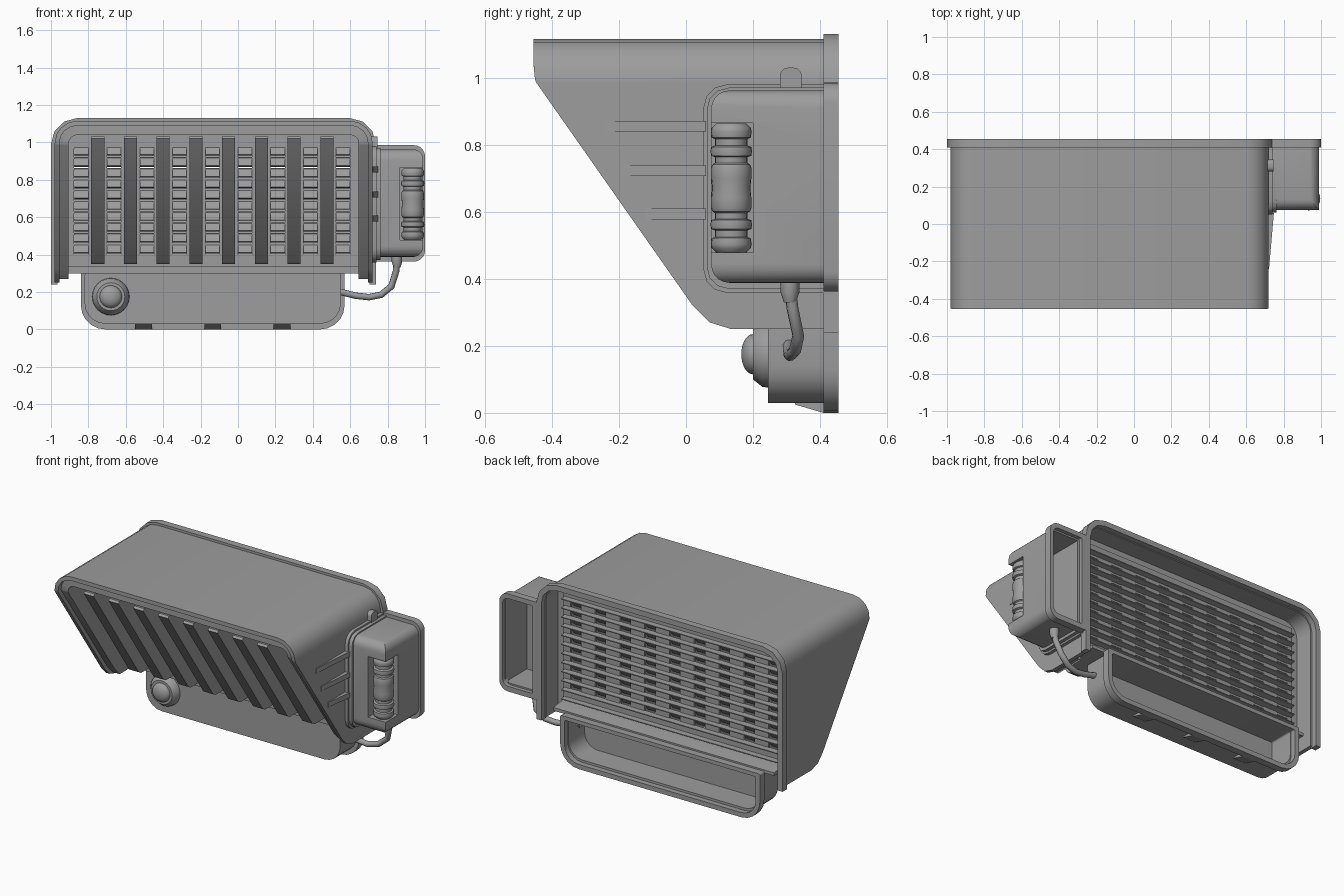
import bpy, bmesh, math
from mathutils import Vector

if "Cube" in bpy.data.objects:
    bpy.data.objects.remove(bpy.data.objects["Cube"])

GREY = bpy.data.materials.new('dark_grey')
GREY.diffuse_color = (0.34, 0.34, 0.34, 1)
GREY.use_nodes = True
GREY.node_tree.nodes["Principled BSDF"].inputs["Base Color"].default_value = GREY.diffuse_color


def smooth(ob, angle):
    bpy.ops.object.select_all(action='DESELECT')
    ob.select_set(True)
    bpy.context.view_layer.objects.active = ob
    bpy.ops.object.shade_smooth_by_angle(angle=math.radians(angle))


def make(name, verts, faces, angle=35):
    me = bpy.data.meshes.new(name)
    me.from_pydata([tuple(v) for v in verts], [], faces)
    me.materials.append(GREY)
    bm = bmesh.new()
    bm.from_mesh(me)
    bmesh.ops.recalc_face_normals(bm, faces=bm.faces)
    bm.to_mesh(me)
    bm.free()
    ob = bpy.data.objects.new(name, me)
    bpy.context.collection.objects.link(ob)
    smooth(ob, angle)
    return ob


def prism(name, yz, x0, x1):
    n = len(yz)
    v = [(x, y, z) for x in (x0, x1) for y, z in yz]
    f = [tuple(range(n)), tuple(range(n, 2 * n))]
    f += [(i, (i + 1) % n, n + (i + 1) % n, n + i) for i in range(n)]
    return make(name, v, f)


def box(name, x0, x1, y0, y1, z0, z1):
    return prism(name, [(y0, z0), (y1, z0), (y1, z1), (y0, z1)], x0, x1)


def round_rect(a0, a1, b0, b1, radii, seg=5):
    # corner order: low-low, high-low, high-high, low-high
    pts = []
    for k, (sa, sb) in enumerate([(0, 0), (1, 0), (1, 1), (0, 1)]):
        r = radii[k]
        ca = a1 - r if sa else a0 + r
        cb = b1 - r if sb else b0 + r
        for i in range(seg + 1):
            t = math.pi + k * math.pi / 2 + i / seg * math.pi / 2
            pts.append((ca + r * math.cos(t), cb + r * math.sin(t)))
    return pts


def tub(name, outer, inner, y0, y1, floor=0.0):
    # open-backed tray; with floor = 0 it is a plain ring
    n = len(outer)
    rings = [(outer, y1), (outer, y0), (inner, y0 + floor), (inner, y1)]
    v = [(x, y, z) for lp, y in rings for x, z in lp]
    f = []
    for k in range(4):
        if floor and k == 1:
            continue
        a, b = k * n, ((k + 1) % 4) * n
        f += [(a + i, a + (i + 1) % n, b + (i + 1) % n, b + i) for i in range(n)]
    if floor:
        f += [tuple(range(n, 2 * n)), tuple(range(2 * n, 3 * n))]
    return make(name, v, f)


def lathe(name, prof, origin, axis, seg=24):
    rot = Vector((0, 0, 1)).rotation_difference(Vector(axis)).to_matrix()
    v, m = [], len(prof)
    for r, h in prof:
        for i in range(seg):
            t = 2 * math.pi * i / seg
            v.append(rot @ Vector((r * math.cos(t), r * math.sin(t), h)) + Vector(origin))
    f = [(k * seg + i, k * seg + (i + 1) % seg, (k + 1) * seg + (i + 1) % seg, (k + 1) * seg + i)
         for k in range(m - 1) for i in range(seg)]
    f += [tuple(range(seg)), tuple(range((m - 1) * seg, m * seg))]
    return make(name, v, f)


SIDE = [(0.24, 0.15), (0.25, 0.135), (0.27, 0.07), (0.32, 0.02), (0.99, -0.45), (1.04, -0.455), (1.2, -0.455)]


def slant(z):
    for (za, ya), (zb, yb) in zip(SIDE, SIDE[1:]):
        if z <= zb:
            return ya + (yb - ya) * (z - za) / (zb - za)


def arch(name, x0, x1, zb, zt, r, t, front, back, seg=4):
    # inverted U wall whose front edge follows a function of z
    def path(o):
        left = [(x0 + o, z) for z in (zb, 0.27, 0.32, 0.6, 0.985)]
        arc = [(x0 + r - (r - o) * math.cos(a), zt - r + (r - o) * math.sin(a))
               for a in [i * math.pi / 2 / seg for i in range(seg + 1)]]
        half = left + arc
        return half + [(x0 + x1 - x, z) for x, z in reversed(half)]
    po, pi = path(0), path(t)
    n = len(po)
    v = [(x, front(z), z) for x, z in po] + [(x, front(z), z) for x, z in pi]
    v += [(x, back, z) for x, z in pi] + [(x, back, z) for x, z in po]
    f = [(k * n + i, k * n + i + 1, (k + 1) % 4 * n + i + 1, (k + 1) % 4 * n + i)
         for k in range(4) for i in range(n - 1)]
    f += [tuple(k * n + e for k in range(4)) for e in (0, n - 1)]
    return make(name, v, f)


def cut(ob, cutters):
    for c in cutters:
        c.hide_render = True
        m = ob.modifiers.new('cut', 'BOOLEAN')
        m.operation, m.solver, m.object = 'DIFFERENCE', 'EXACT', c
        bpy.context.view_layer.objects.active = ob
        bpy.ops.object.modifier_apply(modifier=m.name)
        bpy.data.objects.remove(c)
    smooth(ob, 22)


# Hood: outer wall, recessed inner frame, back flange, sill
arch('hood', -0.98, 0.72, 0.25, 1.115, 0.12, 0.025, slant, 0.42)
arch('inner_frame', -0.955, 0.695, 0.28, 1.09, 0.095, 0.05, lambda z: slant(z) + 0.03, 0.30)
arch('back_flange', -1.0, 0.737, 0.24, 1.13, 0.14, 0.034, lambda z: 0.41, 0.455, 3)
prism('sill', [(0.17, 0.335), (0.17, 0.30), (0.41, 0.30), (0.41, 0.32), (0.3, 0.335)], -0.91, 0.65)

# Grille panel: top and bottom bars, uprights with deep fins
box('panel_top', -0.91, 0.65, 0.295, 0.31, 0.98, 1.05)
box('panel_bottom', -0.91, 0.65, 0.295, 0.31, 0.32, 0.40)
for i in range(8):
    x = -0.75 + 0.175 * i
    box('upright', x - 0.05, x + 0.05, 0.295, 0.31, 0.40, 0.98)
    prism('fin', [(0.30, 0.35), (slant(0.35) + 0.045, 0.35), (slant(0.36) + 0.03, 0.362),
                  (-0.435, 1.02), (-0.425, 1.032), (0.30, 1.032)], x - 0.035, x + 0.035)
box('upright_left', -0.91, -0.877, 0.295, 0.31, 0.40, 0.98)
box('upright_right', 0.60, 0.65, 0.295, 0.31, 0.40, 0.98)

# Hooded vents between the fins, sloping outward and down
for col in range(9):
    x = -0.8375 + 0.175 * col
    for row in range(10):
        z = 0.40 + 0.058 * row
        prism('vent_hood', [(0.30, z + 0.058), (0.265, z + 0.012), (0.273, z + 0.008), (0.31, z + 0.05)],
              x - 0.0375, x + 0.0375)
        box('vent_bar', x - 0.038, x + 0.038, 0.295, 0.31, z + 0.046, z + 0.058)

# Full-width ribs behind the panel
for i in range(12):
    z = 0.345 + 0.058 * i
    prism('rear_rib', [(0.305, z), (0.345, z + 0.004), (0.345, z + 0.01), (0.305, z + 0.012)], -0.9, 0.64)

# Lower tray with rear rim, hooks and sensor dome
tub('lower_tray', round_rect(-0.82, 0.55, 0.03, 0.30, (0.11, 0.11, 0.01, 0.01)),
    round_rect(-0.805, 0.535, 0.045, 0.285, (0.095, 0.095, 0.01, 0.01)), 0.245, 0.42, 0.015)
tub('tray_rim', round_rect(-0.84, 0.57, 0.0, 0.31, (0.13, 0.13, 0.01, 0.01)),
    round_rect(-0.81, 0.54, 0.03, 0.285, (0.1, 0.1, 0.01, 0.01)), 0.41, 0.455)
for x in (-0.505, -0.135, 0.235):
    prism('hook', [(0.325, 0.035), (0.325, 0.025), (0.41, 0.0), (0.42, 0.035)], x - 0.045, x + 0.045)
dome = [(0.10, 0.0), (0.097, 0.02), (0.075, 0.047), (0.065, 0.047)]
dome += [(0.06 * math.cos(a), 0.047 + 0.035 * math.sin(a)) for a in [i * math.pi / 14 for i in range(7)]]
lathe('sensor_dome', dome, (-0.68, 0.247, 0.175), (0, -1, 0))

# Side housing: mounting plates, hollow body with recess, rear rim
prism('mount_plate', round_rect(0.052, 0.43, 0.358, 0.98, (0.07, 0.005, 0.005, 0.07), 3), 0.715, 0.74)
prism('mount_step', round_rect(0.062, 0.43, 0.37, 0.97, (0.065, 0.005, 0.005, 0.065), 3), 0.735, 0.762)
body = prism('side_housing', round_rect(0.075, 0.43, 0.388, 0.962, (0.055, 0.005, 0.005, 0.055)), 0.76, 0.99)
outline = tub('outline_cutter', round_rect(0.5, 1.2, 0.2, 1.2, (0.01,) * 4),
              round_rect(0.6, 0.99, 0.387, 0.963, (0.01, 0.055, 0.055, 0.01)), -0.1, 0.6)
cut(body, [outline,
           box('recess_cutter', 0.865, 1.1, 0.0, 0.20, 0.478, 0.865),
           box('cavity_cutter', 0.778, 0.973, 0.215, 0.6, 0.405, 0.945),
           box('deep_cavity_cutter', 0.785, 0.852, 0.09, 0.6, 0.42, 0.93)])
tub('housing_rim', round_rect(0.735, 1.0, 0.362, 0.985, (0.01, 0.06, 0.06, 0.01)),
    round_rect(0.765, 0.977, 0.395, 0.955, (0.01, 0.04, 0.04, 0.01)), 0.41, 0.455)

# Turned roller in the housing recess, symmetric about its middle
half = [(0.057, 0.0), (0.060, 0.03), (0.060, 0.06), (0.056, 0.07), (0.048, 0.075), (0.048, 0.092),
        (0.060, 0.096), (0.062, 0.11), (0.060, 0.122), (0.048, 0.127), (0.048, 0.146),
        (0.058, 0.15), (0.061, 0.168), (0.058, 0.18), (0.044, 0.193)]
prof = [(r, -h) for r, h in reversed(half[1:])] + half
lathe('roller', prof, (0.934, 0.135, 0.671), (0, 0, 1))

# Tapered ribs and top lug on the hood side
for z, y in ((0.855, -0.24), (0.722, -0.19), (0.593, -0.12)):
    make('side_rib', [(x, yy, zz) for zz in (z - 0.016, z + 0.016)
                      for x, yy in ((0.71, y), (0.722, y), (0.748, 0.06), (0.71, 0.06))],
         [(0, 1, 2, 3), (4, 5, 6, 7), (0, 1, 5, 4), (1, 2, 6, 5), (2, 3, 7, 6), (3, 0, 4, 7)])
prism('top_lug', round_rect(0.28, 0.345, 0.95, 1.03, (0.002, 0.002, 0.025, 0.025)), 0.71, 0.745)

# Cable from the housing to the lower tray
lathe('cable_gland', [(0.018, 0.0), (0.028, 0.03), (0.028, 0.06)], (0.85, 0.31, 0.33), (0, 0, 1), 12)
cu = bpy.data.curves.new('cable', 'CURVE')
cu.dimensions, cu.bevel_depth, cu.bevel_resolution, cu.use_fill_caps = '3D', 0.018, 2, True
cu.materials.append(GREY)
sp = cu.splines.new('POLY')
path = [(0.85, 0.31, 0.37), (0.845, 0.318, 0.31), (0.82, 0.335, 0.23), (0.765, 0.325, 0.185),
        (0.70, 0.31, 0.172), (0.63, 0.307, 0.18), (0.53, 0.307, 0.205)]
sp.points.add(len(path) - 1)
for p, c in zip(sp.points, path):
    p.co = (*c, 1)
bpy.context.collection.objects.link(bpy.data.objects.new('cable', cu))
